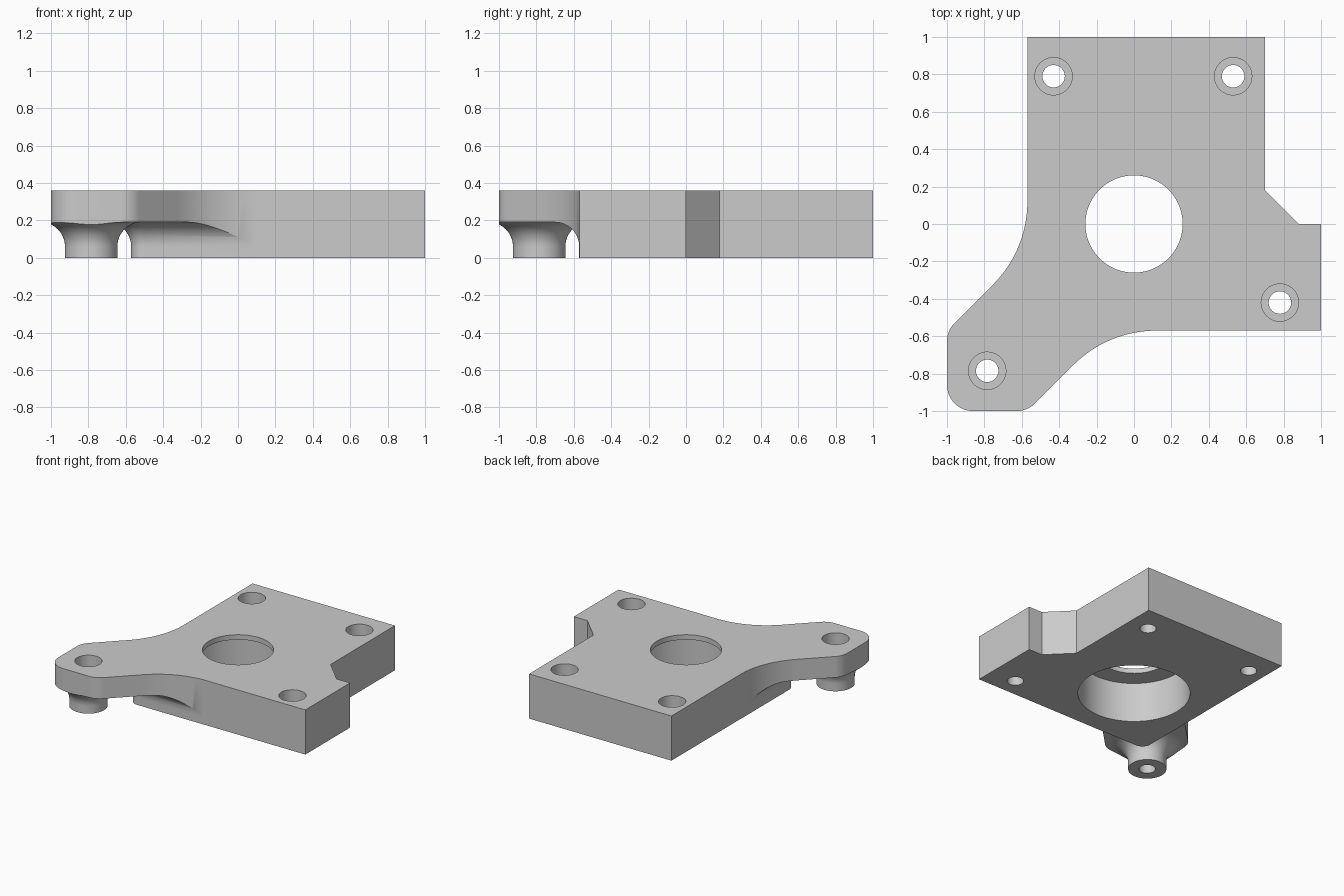
import bpy, bmesh, math
from mathutils import Vector

if "Cube" in bpy.data.objects:
    bpy.data.objects.remove(bpy.data.objects["Cube"])

TOP, ARM_Z, FILLET = 0.36, 0.19, 0.13


def loft(name, rings):
    """Closed solid through stacked rings of (x, y, z) points."""
    bm = bmesh.new()
    loops = [[bm.verts.new(p) for p in ring] for ring in rings]
    n = len(loops[0])
    for a, b in zip(loops, loops[1:]):
        for i in range(n):
            j = (i + 1) % n
            bm.faces.new((a[i], a[j], b[j], b[i]))
    bm.faces.new(loops[0][::-1])
    bm.faces.new(loops[-1])
    bmesh.ops.recalc_face_normals(bm, faces=bm.faces)
    mesh = bpy.data.meshes.new(name)
    bm.to_mesh(mesh)
    bm.free()
    ob = bpy.data.objects.new(name, mesh)
    bpy.context.collection.objects.link(ob)
    return ob


def prism(name, pts, z0, z1):
    return loft(name, [[(x, y, z) for x, y in pts] for z in (z0, z1)])


def turned(name, cx, cy, profile, n=64):
    """Round part from (radius, z) pairs."""
    return loft(name, [[(cx + r * math.cos(2 * math.pi * i / n),
                         cy + r * math.sin(2 * math.pi * i / n), z)
                        for i in range(n)] for r, z in profile])


def rounded(corners, steps=16):
    """Polygon from (x, y, radius) corners, with tangent arcs."""
    out = []
    for i, (x, y, r) in enumerate(corners):
        p = Vector((x, y))
        if r == 0:
            out.append((x, y))
            continue
        u = (Vector(corners[i - 1][:2]) - p).normalized()
        v = (Vector(corners[(i + 1) % len(corners)][:2]) - p).normalized()
        half = u.angle(v) / 2
        c = p + (u + v).normalized() * (r / math.sin(half))
        a = p + u * (r / math.tan(half)) - c
        b = p + v * (r / math.tan(half)) - c
        a0 = math.atan2(a.y, a.x)
        da = (math.atan2(b.y, b.x) - a0 + math.pi) % (2 * math.pi) - math.pi
        for k in range(steps + 1):
            t = a0 + da * k / steps
            out.append((c.x + r * math.cos(t), c.y + r * math.sin(t)))
    return out


def combine(target, tool, operation):
    m = target.modifiers.new(operation, 'BOOLEAN')
    m.operation, m.solver, m.object = operation, 'EXACT', tool
    bpy.context.view_layer.objects.active = target
    bpy.ops.object.modifier_apply(modifier=m.name)
    bpy.data.objects.remove(tool)


# Concave flare: (outward offset, height), running on up into the slab
flare = [(0, 0)]
for k in range(17):
    t = math.pi / 2 * k / 16
    flare.append((FILLET * (1 - math.cos(t)), ARM_Z - FILLET + FILLET * math.sin(t)))
flare.append((FILLET, 0.27))


# Thick body with rounded corner, flaring into the thin arm
def body_ring(d, z):
    e, r = -0.571 - d, 0.071 + d
    pts = [(1.3, e, z), (1.3, 1.3, z), (e, 1.3, z)]
    for k in range(17):
        t = math.pi + math.pi / 2 * k / 16
        pts.append((-0.5 + r * math.cos(t), -0.5 + r * math.sin(t), z))
    return pts


bracket = prism("mounting_bracket", [(-1.2, -1.2), (1.2, -1.2), (1.2, 1.2), (-1.2, 1.2)],
                ARM_Z, TOP)
combine(bracket, loft("thick_body", [body_ring(d, z) for d, z in flare]), 'UNION')

# Flared foot under the arm
combine(bracket, turned("arm_foot", -0.785, -0.785,
                        [(0.14 + d, z) for d, z in flare]), 'UNION')

# Trim everything to the plate outline
outline = rounded([(-0.57, 1, 0), (-0.57, -0.14, 0.628), (-1, -0.57, 0.14),
                   (-1, -1, 0.14), (-0.57, -1, 0.14), (-0.14, -0.57, 0.628),
                   (1, -0.57, 0), (1, 0, 0), (0.88, 0, 0), (0.70, 0.18, 0), (0.70, 1, 0)])
combine(bracket, prism("outline", outline, -0.1, 0.5), 'INTERSECT')

# Central bore with a thin lip at the top
combine(bracket, turned("center_bore", 0, 0, [(0.41, -0.1), (0.41, 0.32), (0.26, 0.32),
                                              (0.26, 0.5)], 96), 'DIFFERENCE')

# Counterbored screw holes
for x, y in ((-0.43, 0.79), (0.53, 0.79), (0.78, -0.42), (-0.785, -0.785)):
    combine(bracket, turned("screw_hole", x, y, [(0.06, -0.1), (0.06, 0.16), (0.10, 0.16),
                                                 (0.10, 0.5)], 48), 'DIFFERENCE')

# Plain grey finish
grey = bpy.data.materials.new("light_grey")
grey.diffuse_color = (0.6, 0.6, 0.6, 1)
grey.use_nodes = True
grey.node_tree.nodes["Principled BSDF"].inputs["Base Color"].default_value = grey.diffuse_color
bracket.data.materials.clear()
bracket.data.materials.append(grey)
for f in bracket.data.polygons:
    f.material_index = 0
bpy.context.view_layer.objects.active = bracket
bracket.select_set(True)
bpy.ops.object.shade_smooth_by_angle(angle=math.radians(25))
